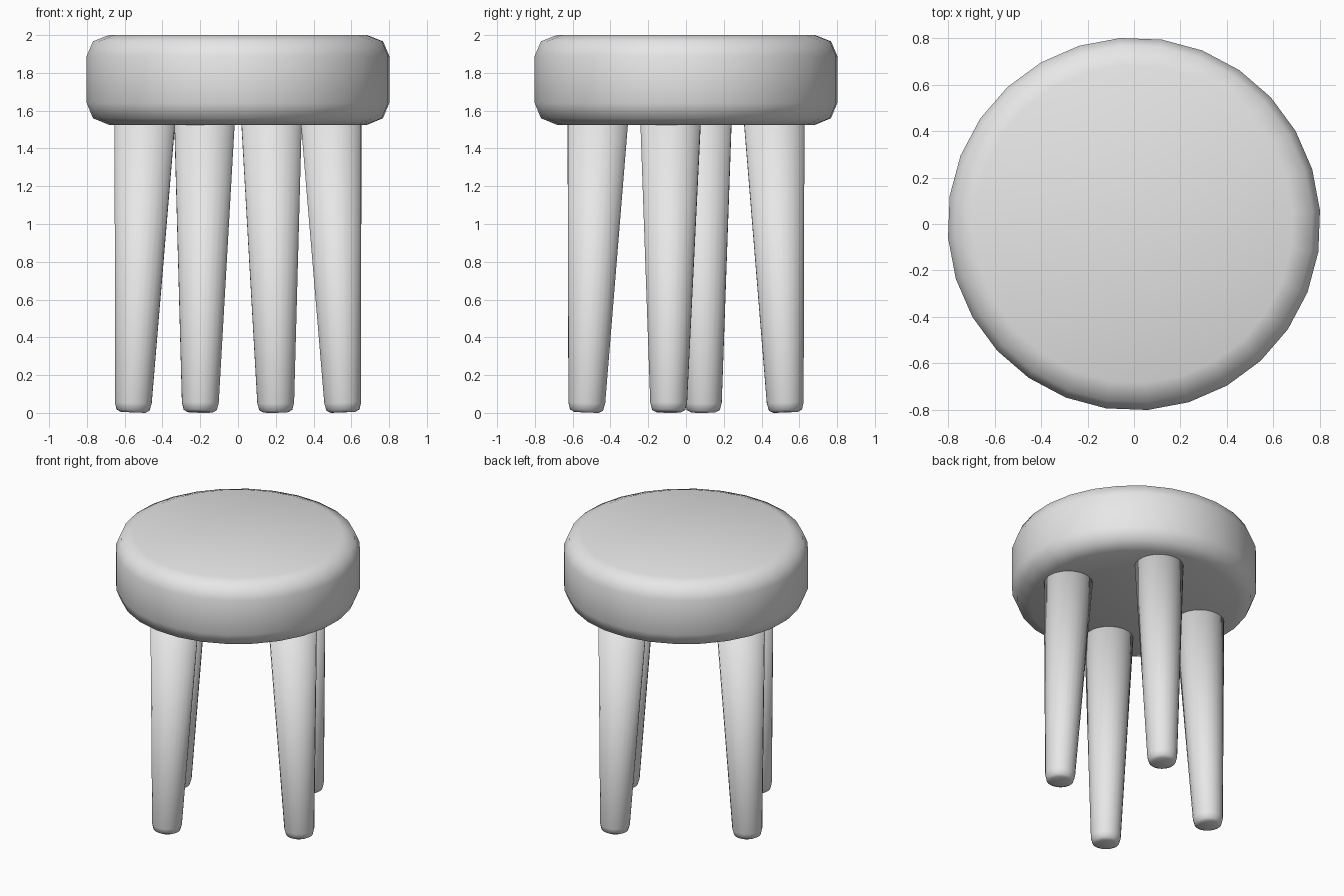
import bpy
import bmesh
from math import radians, cos, sin, tau

cube = bpy.data.objects.get("Cube")
if cube:
    bpy.data.objects.remove(cube, do_unlink=True)

grey = bpy.data.materials.new("plain_grey")
grey.use_nodes = True
colour = (0.8, 0.8, 0.8, 1)
grey.diffuse_color = colour
grey.node_tree.nodes["Principled BSDF"].inputs["Base Color"].default_value = colour


def turned(name, profile, sides, turn=0):
    """Capped solid turned about z from a list of (radius, height)."""
    bm = bmesh.new()
    rings = []
    for r, z in profile:
        angles = [turn + tau * i / sides for i in range(sides)]
        rings.append([bm.verts.new((r * cos(a), r * sin(a), z)) for a in angles])
    for low, high in zip(rings, rings[1:]):
        for i in range(sides):
            j = (i + 1) % sides
            bm.faces.new((low[i], low[j], high[j], high[i]))
    bm.faces.new(rings[0][::-1])
    bm.faces.new(rings[-1])
    for face in bm.faces:
        face.smooth = True
    mesh = bpy.data.meshes.new(name)
    bm.to_mesh(mesh)
    bm.free()
    mesh.materials.append(grey)
    obj = bpy.data.objects.new(name, mesh)
    bpy.context.collection.objects.link(obj)
    return obj


# Thick round seat with softened rims
turned("seat", [(0.685, 1.525), (0.77, 1.56), (0.803, 1.64),
                (0.803, 1.89), (0.77, 1.967), (0.685, 2.0)], 28, radians(4.2))

# Four tapered legs, splayed slightly outward
leg_profile = [(0.065, 0), (0.088, 0.012), (0.098, 0.05), (0.161, 1.54)]
legs = {"front_right_leg": -110.8, "front_left_leg": -9.4,
        "back_left_leg": 69.2, "back_right_leg": 170.6}
for name, degrees in legs.items():
    angle = radians(degrees)
    leg = turned(name, leg_profile, 24)
    leg.location = (0.564 * cos(angle), 0.564 * sin(angle), 0.003)
    leg.rotation_euler = (0, radians(-2.4), angle)
